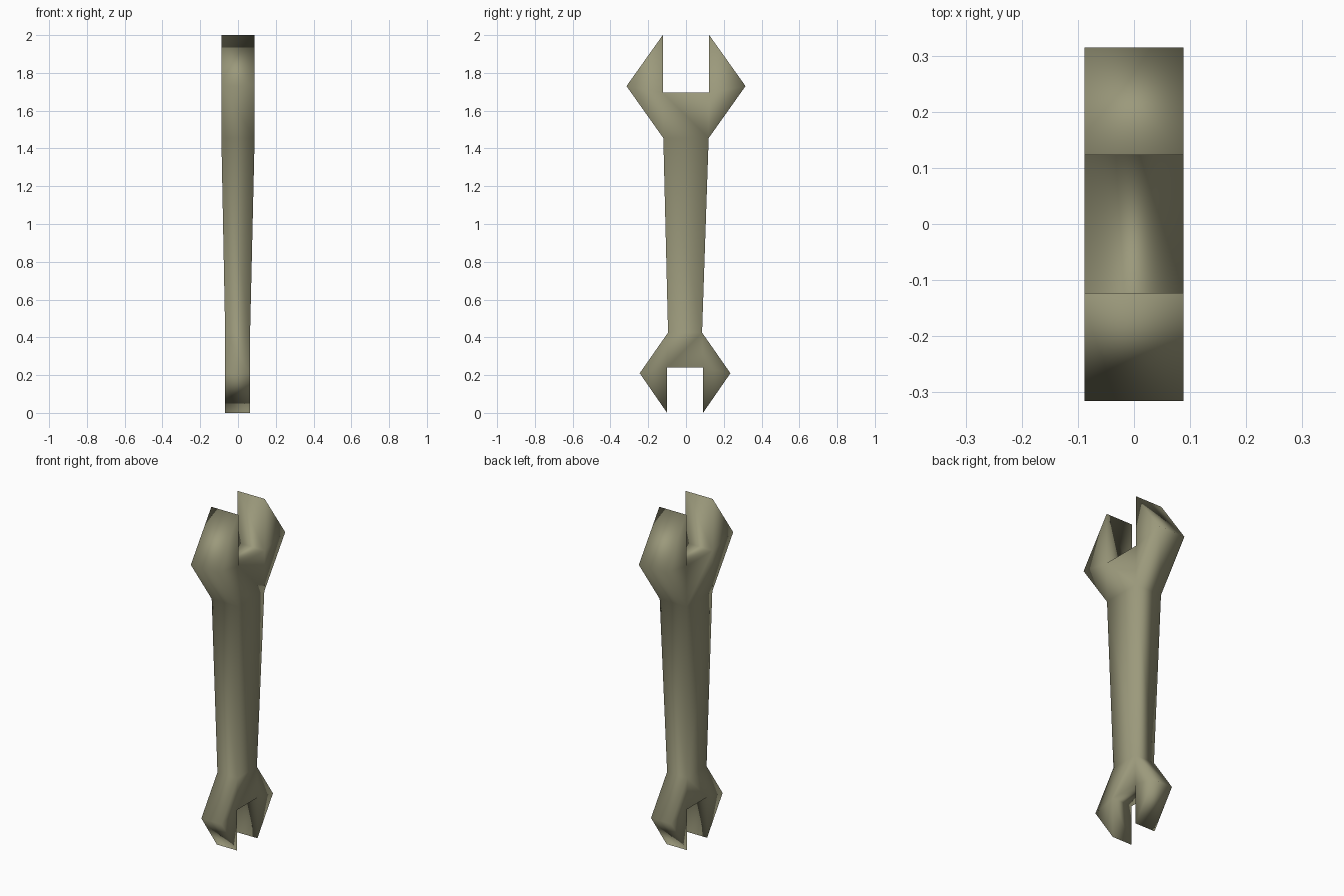
import bpy, bmesh

if "Cube" in bpy.data.objects:
    bpy.data.objects.remove(bpy.data.objects["Cube"])

metal = bpy.data.materials.new("olive grey metal")
metal.diffuse_color = (0.33, 0.32, 0.20, 1)
metal.use_nodes = True
metal.node_tree.nodes["Principled BSDF"].inputs["Base Color"].default_value = metal.diffuse_color

# Each head: centre x, centre y, half thickness, then (half width, z) of
# the jaw tip, jaw outer corner, neck and slot corner
TOP = (0.0, 0.0, 0.088, [(0.123, 2.0), (0.315, 1.73), (0.12, 1.455), (0.123, 1.695)])
BOTTOM = (-0.002, -0.005, 0.066, [(0.095, 0.0), (0.24, 0.21), (0.09, 0.425), (0.095, 0.24)])

bm = bmesh.new()


def head_points(head, side_x):
    """Corner vertices of both jaws on one flat side of a head."""
    cx, cy, t, pts = head
    return [[bm.verts.new((cx + side_x * t, cy + s * w, z)) for w, z in pts]
            for s in (-1, 1)]


# Flat sides of the wrench: two jaws and a throat per head, joined by the shaft
sides = []
for sx in (-1, 1):
    heads = [head_points(h, sx) for h in (TOP, BOTTOM)]
    for left, right in heads:
        bm.faces.new(left)
        bm.faces.new(right)
        bm.faces.new((left[3], left[2], right[2], right[3]))
    (tl, tr), (bl, br) = heads
    bm.faces.new((tl[2], bl[2], br[2], tr[2]))
    # Outline around the whole wrench
    sides.append([tl[0], tl[1], tl[2], bl[2], bl[1], bl[0], bl[3], br[3],
                  br[0], br[1], br[2], tr[2], tr[1], tr[0], tr[3], tl[3]])

# Edge band joining the two flat sides
a, b = sides
for i in range(len(a)):
    j = (i + 1) % len(a)
    bm.faces.new((a[i], a[j], b[j], b[i]))

bmesh.ops.recalc_face_normals(bm, faces=bm.faces[:])
for f in bm.faces:
    f.smooth = True

mesh = bpy.data.meshes.new("wrench")
bm.to_mesh(mesh)
bm.free()
mesh.materials.append(metal)
bpy.context.collection.objects.link(bpy.data.objects.new("wrench", mesh))
